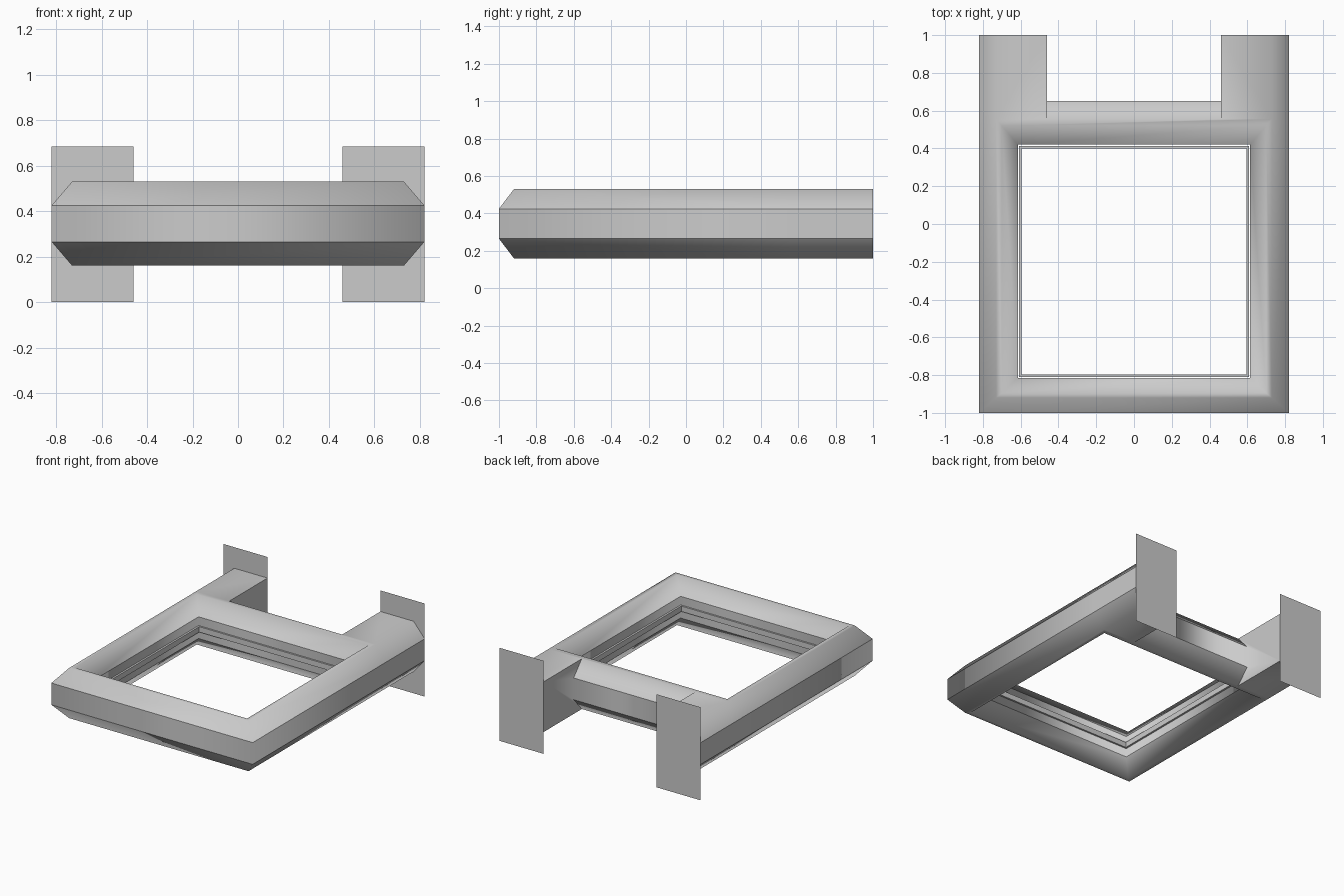
import bpy, bmesh

if "Cube" in bpy.data.objects:
    bpy.data.objects.remove(bpy.data.objects["Cube"])


def make_object(name, bm):
    bmesh.ops.recalc_face_normals(bm, faces=bm.faces[:])
    mesh = bpy.data.meshes.new(name)
    bm.to_mesh(mesh)
    bm.free()
    ob = bpy.data.objects.new(name, mesh)
    bpy.context.collection.objects.link(ob)
    return ob


def bridge(bm, loops, closed):
    """Quads between neighbouring vertex loops."""
    n = len(loops)
    for i in range(n if closed else n - 1):
        a, b = loops[i], loops[(i + 1) % n]
        for j in range(len(a)):
            k = (j + 1) % len(a)
            bm.faces.new((a[j], a[k], b[k], b[j]))


def rect_ring(name, profile):
    """Mitred rectangular frame; profile rows are half width, front y, back y, z."""
    bm = bmesh.new()
    loops = [[bm.verts.new(p) for p in
              ((-x, y0, z), (x, y0, z), (x, y1, z), (-x, y1, z))]
             for x, y0, y1, z in profile]
    bridge(bm, loops, True)
    return make_object(name, bm)


# main frame: straight outer wall, chamfers, narrow ridge, straight inner wall
upper = [(0.82, -1.0, 0.65, 0.425), (0.73, -0.92, 0.555, 0.53),
         (0.70, -0.895, 0.52, 0.53), (0.615, -0.815, 0.42, 0.425)]
lower = [(x, a, b, 0.69 - z) for x, a, b, z in reversed(upper)]
frame = rect_ring("frame", upper + lower)

# rear arms, joined into the frame
for s in (-1, 1):
    bm = bmesh.new()
    section = [(0.46, 0.16), (0.73, 0.16), (0.82, 0.265),
               (0.82, 0.425), (0.73, 0.53), (0.46, 0.53)]
    loops = [[bm.verts.new((s * x, y, z)) for x, z in section] for y in (0.555, 1.0)]
    bridge(bm, loops, False)
    for loop in loops:
        bm.faces.new(loop)
    arm = make_object("rear_arm", bm)
    mod = frame.modifiers.new("join_arm", 'BOOLEAN')
    mod.operation = 'UNION'
    mod.solver = 'EXACT'
    mod.object = arm
    bpy.context.view_layer.objects.active = frame
    bpy.ops.object.modifier_apply(modifier=mod.name)
    bpy.data.objects.remove(arm)

# open arm ends behind the plates, smooth shading with crisp wall borders
bm = bmesh.new()
bm.from_mesh(frame.data)
ends = [f for f in bm.faces if f.calc_center_median().y > 0.999]
bmesh.ops.delete(bm, geom=ends, context='FACES')
bm.normal_update()
for f in bm.faces:
    f.smooth = True
for e in bm.edges:
    if len(e.link_faces) == 2:
        walls = [abs(f.normal.z) < 0.1 for f in e.link_faces]
        e.smooth = walls[0] == walls[1]
bm.to_mesh(frame.data)
bm.free()

# thin retaining rim inside the opening
rect_ring("inner_rim", [(0.61, -0.81, 0.413, 0.365), (0.596, -0.797, 0.4, 0.365),
                        (0.596, -0.797, 0.4, 0.325), (0.61, -0.81, 0.413, 0.325)])

# flat mounting plates at the arm ends
for side, s in (("left", -1), ("right", 1)):
    bm = bmesh.new()
    bm.faces.new([bm.verts.new((s * x, 1.0, z)) for x, z in
                  ((0.46, 0), (0.82, 0), (0.82, 0.685), (0.46, 0.685))])
    make_object(side + "_mounting_plate", bm)
